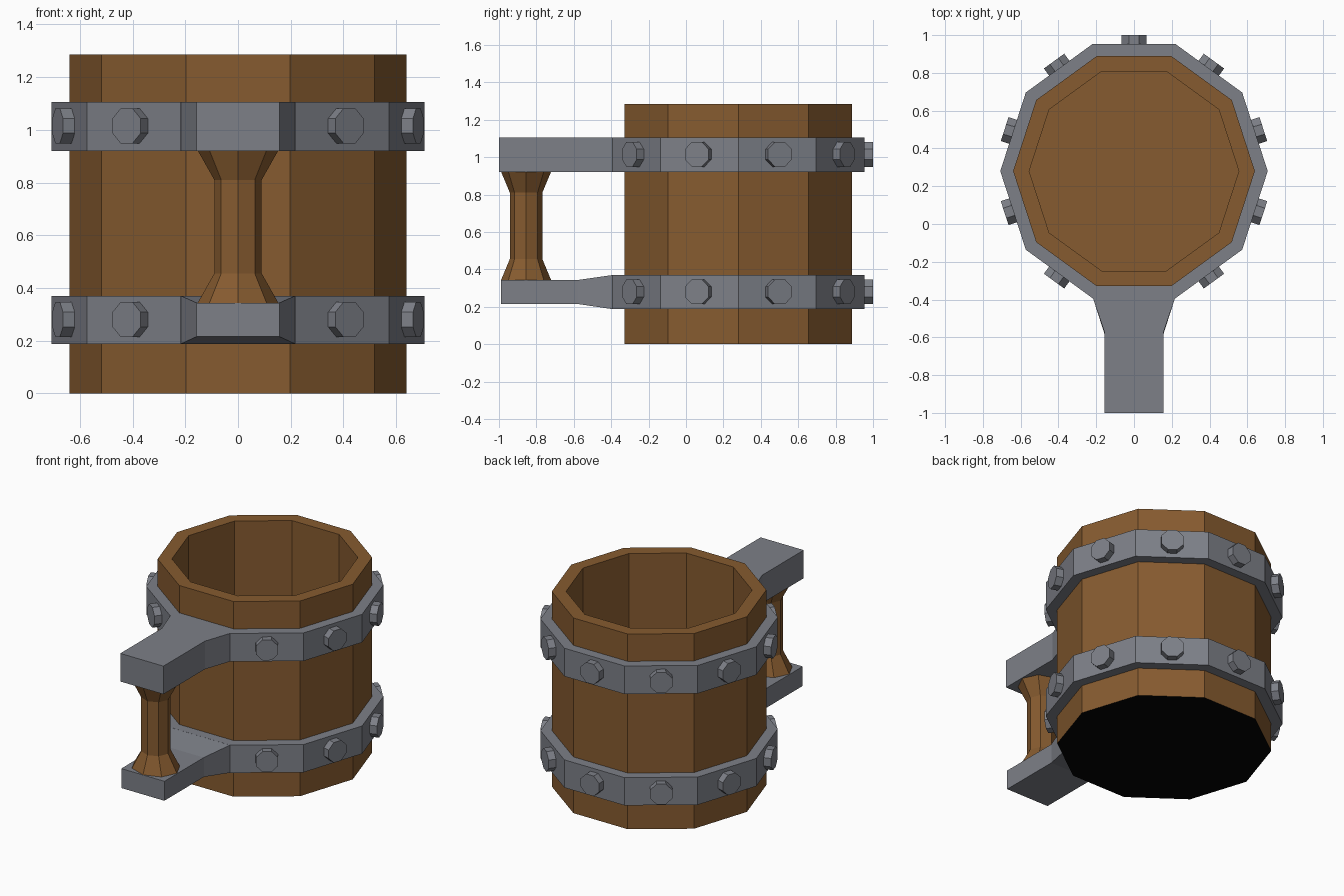
import bpy, bmesh, math
from mathutils import Matrix, Vector

cube = bpy.data.objects.get("Cube")
if cube:
    bpy.data.objects.remove(cube)

CY = 0.28        # barrel axis
SIDES = 10


def material(name, rgb):
    m = bpy.data.materials.new(name)
    m.use_nodes = True
    m.diffuse_color = (*rgb, 1)
    m.node_tree.nodes["Principled BSDF"].inputs["Base Color"].default_value = (*rgb, 1)
    return m


wood = material("brown wood", (0.24, 0.105, 0.029))
iron = material("grey iron", (0.205, 0.215, 0.245))
black = material("black underside", (0.001, 0.001, 0.001))


def finish(name, bm, *mats):
    bmesh.ops.recalc_face_normals(bm, faces=bm.faces)
    mesh = bpy.data.meshes.new(name)
    bm.to_mesh(mesh)
    bm.free()
    for m in mats:
        mesh.materials.append(m)
    obj = bpy.data.objects.new(name, mesh)
    bpy.context.collection.objects.link(obj)
    return obj


def loop(bm, n, rx, ry, z, cy):
    steps = [math.tau * i / n for i in range(n)]
    return [bm.verts.new((rx * math.cos(a), cy + ry * math.sin(a), z)) for a in steps]


def bridge(bm, a, b):
    for i in range(len(a)):
        j = (i + 1) % len(a)
        bm.faces.new((a[i], a[j], b[j], b[i]))


def lathe(name, profile, n, cy, closed, *mats):
    """Skin (rx, ry, z) rings; either loop back to the start or cap both ends."""
    bm = bmesh.new()
    rings = [loop(bm, n, rx, ry, z, cy) for rx, ry, z in profile]
    for a, b in zip(rings, rings[1:]):
        bridge(bm, a, b)
    if closed:
        bridge(bm, rings[-1], rings[0])
    else:
        bm.faces.new(rings[0])
        bm.faces.new(rings[-1])
    return finish(name, bm, *mats)


# Hollow barrel with a dark underside
barrel = lathe("barrel", [(r, r, z) for r, z in
               ((0.64, 0), (0.64, 1.285), (0.555, 1.285), (0.555, 0.07))],
               SIDES, CY, False, wood, black)
for p in barrel.data.polygons:
    p.material_index = int(p.center.z < 0.01)


def hoop(name, z0, z1):
    lathe(name, [(r, r, z) for r, z in
          ((0.635, z0), (0.708, z0), (0.708, z1), (0.635, z1))], SIDES, CY, True, iron)


def handle_bar(name, stations):
    """Tapered bar skinned through (y, half width, bottom, top) sections."""
    bm = bmesh.new()
    rings = [[bm.verts.new((x, y, z)) for x, z in ((-w, b), (w, b), (w, t), (-w, t))]
             for y, w, b, t in stations]
    for a, b in zip(rings, rings[1:]):
        bridge(bm, a, b)
    bm.faces.new(rings[0])
    bm.faces.new(rings[-1])
    finish(name, bm, iron)


def bolts(name, z):
    """One eight-sided bolt head on every hoop face but the handle's."""
    for k in range(SIDES):
        a = math.tau * (k + 0.5) / SIDES
        if math.sin(a) < -0.99:
            continue
        out = Vector((math.cos(a), math.sin(a), 0))
        place = (Matrix.Translation(out * 0.69 + Vector((0, CY, z)))
                 @ Matrix.Rotation(a, 4, 'Z') @ Matrix.Rotation(math.pi / 2, 4, 'Y')
                 @ Matrix.Rotation(math.pi / 8, 4, 'Z'))
        bm = bmesh.new()
        bmesh.ops.create_cone(bm, cap_ends=True, segments=8, radius1=0.072,
                              radius2=0.072, depth=0.06, matrix=place)
        finish(f"{name}_{k}", bm, iron)


# Iron hoops, bolts and the bars reaching forward to the grip
hoop("upper_hoop", 0.92, 1.105)
hoop("lower_hoop", 0.187, 0.37)
bolts("upper_bolt", 1.015)
bolts("lower_bolt", 0.28)
handle_bar("upper_handle_bar", [(-0.39, 0.218, 0.92, 1.105), (-0.57, 0.157, 0.92, 1.105),
                                (-1.0, 0.157, 0.92, 1.105)])
handle_bar("lower_handle_bar", [(-0.39, 0.218, 0.187, 0.37), (-0.58, 0.157, 0.215, 0.343),
                                (-0.99, 0.157, 0.215, 0.343)])

# Waisted wooden grip
lathe("grip", [(0.155, 0.135, 0.34), (0.09, 0.087, 0.455),
               (0.09, 0.087, 0.81), (0.155, 0.135, 0.925)], 8, -0.855, False, wood)
